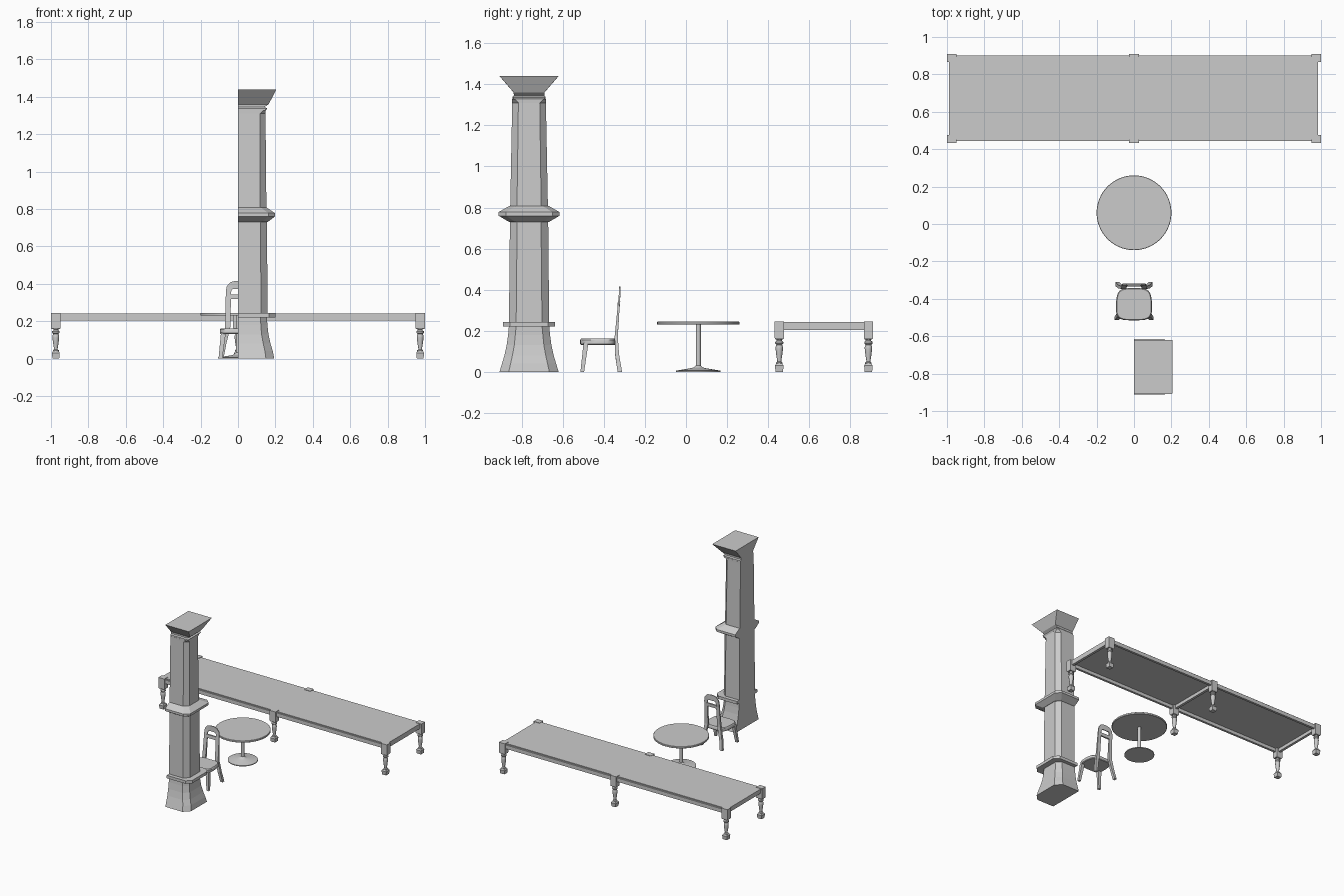
import bpy, bmesh
from math import cos, sin, pi, copysign
from mathutils import Vector

if "Cube" in bpy.data.objects:
    bpy.data.objects.remove(bpy.data.objects["Cube"])


def make(name, bm, smooth=False):
    bmesh.ops.recalc_face_normals(bm, faces=bm.faces)
    me = bpy.data.meshes.new(name)
    bm.to_mesh(me)
    bm.free()
    ob = bpy.data.objects.new(name, me)
    bpy.context.collection.objects.link(ob)
    if smooth:
        bpy.ops.object.select_all(action='DESELECT')
        ob.select_set(True)
        bpy.context.view_layer.objects.active = ob
        bpy.ops.object.shade_smooth_by_angle(angle=0.6)
    return ob


def loft(name, rings, smooth=False):
    """Skin a stack of equal-sized rings and cap both ends."""
    bm = bmesh.new()
    vs = [[bm.verts.new(p) for p in r] for r in rings]
    n = len(vs[0])
    for a, b in zip(vs, vs[1:]):
        for i in range(n):
            j = (i + 1) % n
            bm.faces.new((a[i], a[j], b[j], b[i]))
    bm.faces.new(vs[0])
    bm.faces.new(vs[-1])
    return make(name, bm, smooth)


def rect(x, y, z, hx, hy):
    return [(x - hx, y - hy, z), (x + hx, y - hy, z), (x + hx, y + hy, z), (x - hx, y + hy, z)]


def box(name, x0, x1, y0, y1, z0, z1):
    cx, cy, hx, hy = (x0 + x1) / 2, (y0 + y1) / 2, (x1 - x0) / 2, (y1 - y0) / 2
    return loft(name, [rect(cx, cy, z, hx, hy) for z in (z0, z1)])


def turned(name, x, y, profile, n):
    return loft(name, [[(x + r * cos(2 * pi * i / n), y + r * sin(2 * pi * i / n), z)
                        for i in range(n)] for r, z in profile], True)


# Long table: top, rails, cross rails
box("long_table_top", -0.99, 0.985, 0.452, 0.892, 0.230, 0.242)
for side, y in (("front", 0.453), ("back", 0.893)):
    box(f"long_table_{side}_rail", -0.975, 0.975, y - 0.009, y + 0.009, 0.204, 0.234)
for i, x in enumerate((-0.975, 0, 0.975)):
    box(f"long_table_cross_rail_{i}", x - 0.01, x + 0.01, 0.455, 0.89, 0.204, 0.232)

# Long table legs: square block, turned shaft, square foot
SHAFT = [(0.018, 0.162), (0.013, 0.157), (0.013, 0.152), (0.020, 0.146), (0.020, 0.138),
         (0.014, 0.132), (0.018, 0.122), (0.018, 0.112), (0.015, 0.085), (0.010, 0.055),
         (0.010, 0.050), (0.016, 0.045), (0.016, 0.036)]
for x in (-0.974, 0, 0.974):
    for y in (0.454, 0.888):
        loft("long_table_leg_block", [rect(x, y, z, 0.026 - d, 0.022 - d)
                                      for z, d in ((0.158, 0.004), (0.164, 0), (0.245, 0))])
        turned("long_table_leg_shaft", x, y, SHAFT, 16)
        loft("long_table_leg_foot", [rect(x, y, z, h, h)
                                     for z, h in ((0, 0.018), (0.030, 0.021), (0.040, 0.015))])

# Round table: disc top, column, flared base
turned("round_table_top", 0, 0.06, [(0.198, 0.230), (0.2, 0.232), (0.2, 0.243), (0.198, 0.245)], 64)
turned("round_table_column", 0, 0.06, [(0.012, 0.015), (0.012, 0.232)], 24)
turned("round_table_base", 0, 0.06, [(0.108, 0), (0.108, 0.006), (0.036, 0.018),
                                     (0.022, 0.022), (0.012, 0.032)], 48)


# Chair seat: rounded square
def seat_ring(z, s):
    pts = []
    for i in range(40):
        c, d = cos(2 * pi * i / 40), sin(2 * pi * i / 40)
        px = copysign(abs(c) ** 0.5, c) * 0.097 * s
        py = copysign(abs(d) ** 0.5, d) * 0.086 * s
        pts.append((px * (1 - 0.9 * max(py, 0)), -0.429 + py, z))
    return pts


loft("chair_seat", [seat_ring(0.132, 0.96), seat_ring(0.137, 1), seat_ring(0.155, 1),
                    seat_ring(0.162, 0.95)], True)


# Chair back frame and rear legs: one bent strip
def back_y(z):
    return -0.322 - 0.021 * z / 0.13 if z < 0.13 else -0.343 + 0.023 * (z - 0.13) / 0.285


half = [(-0.088, 0, 0.020), (-0.074, 0.08, 0.023), (-0.055, 0.17, 0.028), (-0.051, 0.355, 0.028),
        (-0.047, 0.378, 0.032), (-0.032, 0.391, 0.040), (-0.012, 0.394, 0.043)]
path = half + [(-x, z, w) for x, z, w in reversed(half)]
rings = []
for i, (x, z, w) in enumerate(path):
    a, b = path[max(i - 1, 0)], path[min(i + 1, len(path) - 1)]
    t = Vector((b[0] - a[0], 0, b[1] - a[1])).normalized()
    if z == 0:
        t = Vector((0, 0, 1 if x < 0 else -1))
    n = Vector((-t.z, 0, t.x)) * w / 2
    th = 0.011 - 0.008 * z / 0.41
    rings.append([Vector((x, back_y(z) + s * th, z)) + k * n
                  for s, k in ((-1, -1), (1, -1), (1, 1), (-1, 1))])
loft("chair_back_frame", rings)
loft("chair_back_rail", [rect(0, back_y(z), z, 0.045, 0.006) for z in (0.318, 0.343)])
for s in (-1, 1):
    loft("chair_front_leg", [rect(s * 0.094, -0.505, 0, 0.010, 0.009),
                             rect(s * 0.078, -0.487, 0.14, 0.013, 0.012)])


# Half pillar with a flat rear at x = 0
def pillar(name, sections):
    cy = -0.764
    loft(name, [[(0, cy - h, z), (d - c, cy - h, z), (d, cy - h + c, z),
                 (d, cy + h - c, z), (d - c, cy + h, z), (0, cy + h, z)]
                for z, h, d, c in sections])


pillar("pillar_flared_foot", [(0, 0.144, 0.194, 0.045), (0.04, 0.132, 0.186, 0.042),
                              (0.08, 0.120, 0.174, 0.039), (0.13, 0.109, 0.163, 0.037),
                              (0.18, 0.102, 0.157, 0.035), (0.225, 0.098, 0.155, 0.035)])
pillar("pillar_lower_band", [(0.220, 0.127, 0.200, 0.035), (0.243, 0.127, 0.200, 0.035)])
pillar("pillar_lower_shaft", [(0.22, 0.098, 0.158, 0.035), (0.75, 0.093, 0.155, 0.035)])
pillar("pillar_middle_band", [(0.730, 0.097, 0.158, 0.03), (0.760, 0.148, 0.198, 0.035),
                              (0.778, 0.148, 0.198, 0.035), (0.808, 0.096, 0.152, 0.03)])
pillar("pillar_upper_shaft", [(0.79, 0.092, 0.152, 0.033), (1.31, 0.082, 0.147, 0.030),
                              (1.328, 0.082, 0.148, 0.012)])
pillar("pillar_capital", [(1.326, 0.081, 0.148, 0.006), (1.338, 0.081, 0.156, 0.004),
                          (1.346, 0.074, 0.142, 0.001), (1.360, 0.075, 0.164, 0.001),
                          (1.440, 0.144, 0.205, 0.001)])
